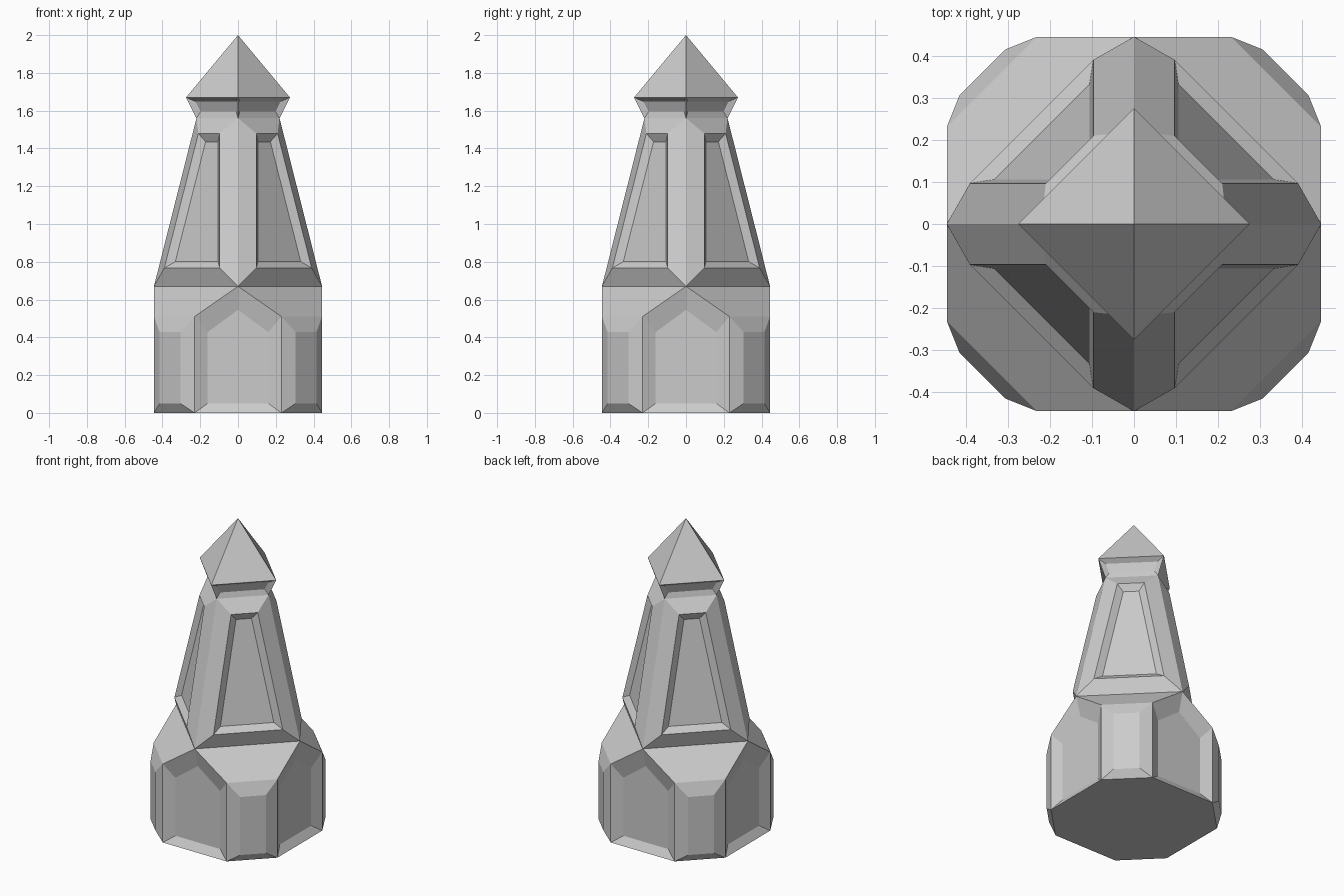
import bpy, bmesh
from math import pi
from mathutils import Matrix, Vector

old = bpy.data.objects.get("Cube")
if old:
    bpy.data.objects.remove(old, do_unlink=True)

stone = bpy.data.materials.new("grey_stone")
stone.use_nodes = True
stone.diffuse_color = (0.6, 0.6, 0.6, 1)
stone.node_tree.nodes["Principled BSDF"].inputs["Base Color"].default_value = (0.6, 0.6, 0.6, 1)

R = 0.445            # half width of the base
HALF = 0.23          # half width of a main base side
SHOULDER, WAIST, NECK, EAVE, TOP = 0.51, 0.67, 1.56, 1.67, 2.0


def turned(k, x, y, z):
    """Point rotated by k quarter turns about z."""
    return Matrix.Rotation(k * pi / 2, 4, "Z") @ Vector((x, y, z))


def finish(name, bm):
    bmesh.ops.remove_doubles(bm, verts=bm.verts, dist=0.0001)
    mesh = bpy.data.meshes.new(name)
    bm.to_mesh(mesh)
    bm.free()
    mesh.materials.append(stone)
    obj = bpy.data.objects.new(name, mesh)
    bpy.context.collection.objects.link(obj)


def add_face(bm, points):
    return bm.faces.new([bm.verts.new(p) for p in points])


def scaled_panel(bm, face, width, depth):
    """Shrink a vertical side into a panel and push it along its normal."""
    face.normal_update()
    n = face.normal.copy()
    new = bmesh.ops.extrude_discrete_faces(bm, faces=[face])["faces"][0]
    for v in new.verts:
        out = v.co.dot(n)
        side = v.co - n * out
        v.co = n * (out + depth) + Vector((side.x * width, side.y * width, side.z * 0.74 + 0.05))


def diamond_band(bm, r0, z0, r1, z1):
    """Four sloping sides between two diamond rings."""
    faces = []
    for k in range(4):
        faces.append(add_face(bm, [turned(k, r0, 0, z0), turned(k + 1, r0, 0, z0),
                                   turned(k + 1, r1, 0, z1), turned(k, r1, 0, z1)]))
    bm.normal_update()
    return faces


def inset(bm, faces, thickness, depth):
    bmesh.ops.inset_individual(bm, faces=faces, thickness=thickness, depth=depth,
                               use_even_offset=True)
    bm.normal_update()


# Base: recessed pentagon sides, raised corner panels, sloping shoulders
bm = bmesh.new()
floor = []
for k in range(4):
    a, b = turned(k, R, -HALF, 0), turned(k, R, HALF, 0)
    c = turned(k + 1, R, -HALF, 0)
    up = Vector((0, 0, SHOULDER))
    peak, next_peak = turned(k, R, 0, WAIST), turned(k + 1, R, 0, WAIST)
    side = add_face(bm, [a, b, b + up, peak, a + up])
    corner = add_face(bm, [b, c, c + up, b + up])
    add_face(bm, [b + up, c + up, next_peak, peak])
    scaled_panel(bm, side, 0.7, -0.032)
    scaled_panel(bm, corner, 0.51, 0.032)
    floor += [a, b]
add_face(bm, floor[::-1])
finish("base", bm)

# Shaft: raised frames around sunken panels
bm = bmesh.new()
sides = diamond_band(bm, R, WAIST, 0.22, NECK)
inset(bm, sides, 0.09, 0.046)
inset(bm, sides, 0.04, -0.028)
finish("shaft", bm)

# Flared neck with shallow sunken panels
bm = bmesh.new()
sides = diamond_band(bm, 0.22, NECK, 0.275, EAVE)
inset(bm, sides, 0.03, -0.02)
finish("neck", bm)

# Pyramid cap
bm = bmesh.new()
for k in range(4):
    add_face(bm, [turned(k, 0.275, 0, EAVE), turned(k + 1, 0.275, 0, EAVE), (0, 0, TOP)])
finish("cap", bm)
